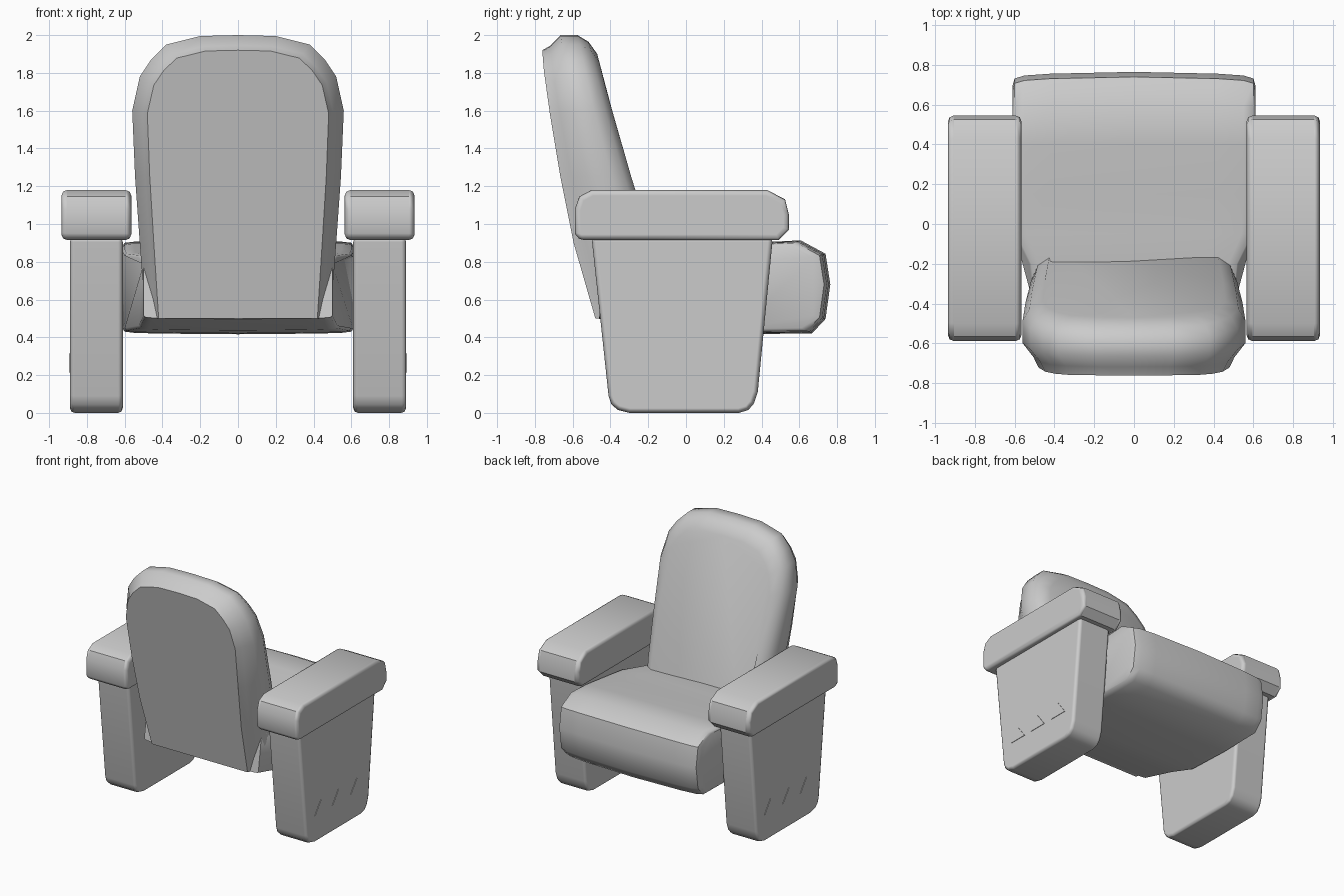
import bpy, bmesh, math

cube = bpy.data.objects.get("Cube")
if cube:
    bpy.data.objects.remove(cube, do_unlink=True)

grey = bpy.data.materials.new("plain_grey")
grey.use_nodes = True
grey.diffuse_color = (0.6, 0.6, 0.6, 1)
grey.node_tree.nodes["Principled BSDF"].inputs["Base Color"].default_value = (0.6, 0.6, 0.6, 1)


def loft(name, rings, bevel=0, segments=2, angle=35):
    """Skin a row of equal closed rings, cap both ends and shade it smooth."""
    bm = bmesh.new()
    rows = [[bm.verts.new(p) for p in ring] for ring in rings]
    n = len(rows[0])
    for a, b in zip(rows, rows[1:]):
        for i in range(n):
            j = (i + 1) % n
            bm.faces.new((a[i], a[j], b[j], b[i]))
    bm.faces.new(rows[0])
    bm.faces.new(rows[-1])
    bmesh.ops.recalc_face_normals(bm, faces=bm.faces)
    mesh = bpy.data.meshes.new(name)
    bm.to_mesh(mesh)
    bm.free()
    mesh.materials.append(grey)
    obj = bpy.data.objects.new(name, mesh)
    bpy.context.collection.objects.link(obj)
    bpy.ops.object.select_all(action='DESELECT')
    obj.select_set(True)
    bpy.context.view_layer.objects.active = obj
    bpy.ops.object.shade_smooth_by_angle(angle=math.radians(angle))
    if bevel:
        mod = obj.modifiers.new("bevel", 'BEVEL')
        mod.width, mod.segments = bevel, segments
        mod.limit_method, mod.angle_limit = 'ANGLE', math.radians(50)
        mod.harden_normals = True
    return obj


def slab(name, profile, x0, x1, **kw):
    """Extrude a side profile of (y, z) points from x0 to x1."""
    return loft(name, [[(x, y, z) for y, z in profile] for x in (x0, x1)], **kw)


def lerp_table(table, v):
    if v <= table[0][0]:
        return table[0][1]
    for (a, p), (b, q) in zip(table, table[1:]):
        if v <= b:
            return p + (q - p) * (v - a) / (b - a)
    return table[-1][1]


# Backrest: rounded outline lofted between a leaning rear and front surface
rear = [(0.5, -0.48), (0.9, -0.595), (1.4, -0.695), (1.83, -0.755), (2.0, -0.765)]
front = [(0.5, -0.1), (0.9, -0.18), (1.2, -0.275), (1.6, -0.395), (1.92, -0.475), (2.0, -0.5)]
half = [(0.49, 0.5), (0.52, 0.9), (0.545, 1.25), (0.56, 1.6), (0.52, 1.78),
        (0.46, 1.87), (0.38, 1.95), (0.2, 1.995)]
outline = half + [(0, 2.0)] + [(-x, z) for x, z in reversed(half)]
layers = [(0, 0.08), (0.16, 0.055), (0.38, 0), (0.72, 0), (0.9, 0.035), (1, 0.1)]
rings = []
for t, inset in layers:
    ring = []
    for x, z in outline:
        top = max(0, (z - 1.5) / 0.5)
        zz = z - inset * top
        y = (1 - t) * lerp_table(rear, zz) + t * lerp_table(front, zz)
        ring.append((x * (1 - inset / 0.56), y, zz))
    rings.append(ring)
loft("backrest", rings, angle=50)

# Seat cushion: side profile lofted across the width, narrower at the rear
seat_profile = [(-0.46, 0.5), (-0.2, 0.44), (-0.05, 0.425), (0.3, 0.42), (0.66, 0.425),
                (0.73, 0.5), (0.755, 0.68), (0.73, 0.84), (0.6, 0.91), (0.4, 0.9),
                (0.15, 0.87), (-0.05, 0.85), (-0.2, 0.84), (-0.42, 0.8)]
taper = [(-0.25, 0.82), (-0.03, 1)]
stations = [(0.61, 0.1), (0.6, 0.04), (0.55, 0.015), (0.42, 0), (0, -0.015)]
stations += [(-x, k) for x, k in reversed(stations[:-1])]
loft("seat", [[(x * lerp_table(taper, y), y - k * (y - 0.15) * (y > 0.15), z - k * (z - 0.67))
               for y, z in seat_profile] for x, k in stations], angle=50)

# Side panels, armrests and the three raised triangles, on both sides
panel = [(-0.5, 0.93), (-0.41, 0.09), (-0.395, 0.045), (-0.36, 0.015), (-0.3, 0),
         (0.28, 0), (0.33, 0.015), (0.36, 0.05), (0.38, 0.11), (0.46, 0.93)]
arm = [(-0.57, 0.915), (-0.588, 0.95), (-0.588, 1.08), (-0.565, 1.145), (-0.5, 1.18),
       (0.43, 1.18), (0.525, 1.13), (0.545, 1.05), (0.545, 0.97), (0.49, 0.915)]
for side, s in (("left", 1), ("right", -1)):
    slab(side + "_side_panel", panel, s * 0.61, s * 0.89, bevel=0.025)
    slab(side + "_armrest", arm, s * 0.565, s * 0.935, bevel=0.03)
    for i, y in enumerate((-0.235, -0.015, 0.215)):
        tri = [(y - 0.075, 0.215), (y + 0.075, 0.215), (y, 0.315)]
        slab(f"{side}_triangle_{i + 1}", tri, s * 0.888, s * 0.894)
